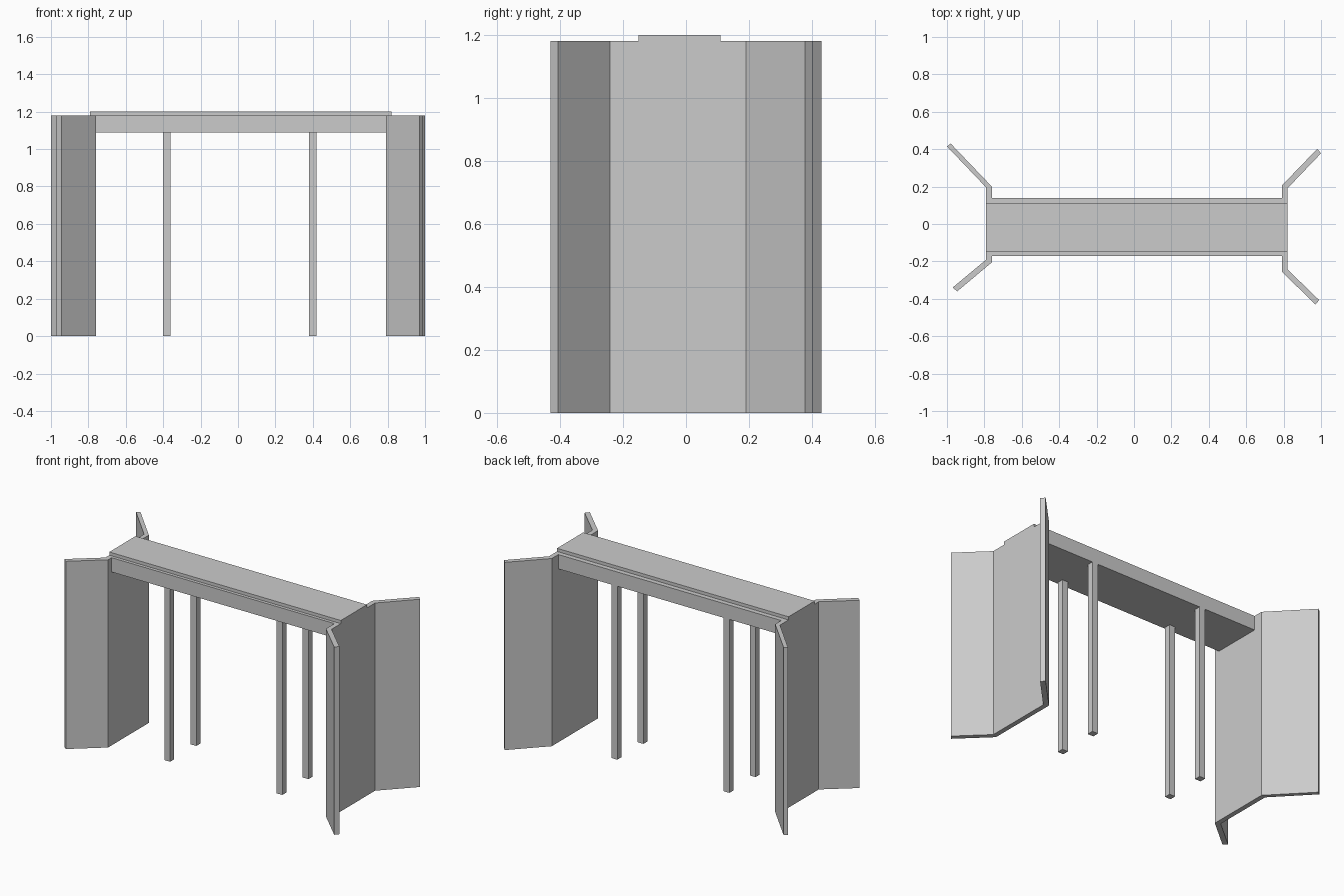
import bpy
import bmesh

if "Cube" in bpy.data.objects:
    bpy.data.objects.remove(bpy.data.objects["Cube"])


def prism(name, outline, z0, z1):
    """Extrude a flat plan outline from z0 up to z1."""
    bm = bmesh.new()
    base = bm.faces.new([bm.verts.new((x, y, z0)) for x, y in outline])
    top = bmesh.ops.extrude_face_region(bm, geom=[base])["geom"]
    verts = [v for v in top if isinstance(v, bmesh.types.BMVert)]
    bmesh.ops.translate(bm, verts=verts, vec=(0, 0, z1 - z0))
    bmesh.ops.recalc_face_normals(bm, faces=bm.faces)
    mesh = bpy.data.meshes.new(name)
    bm.to_mesh(mesh)
    bm.free()
    obj = bpy.data.objects.new(name, mesh)
    bpy.context.collection.objects.link(obj)
    return obj


def box(name, x0, x1, y0, y1, z0, z1):
    return prism(name, [(x0, y0), (x1, y0), (x1, y1), (x0, y1)], z0, z1)


BEAM_BOTTOM, BEAM_TOP, DECK_TOP = 1.09, 1.18, 1.20

# End walls with splayed wings (outer side, then back along the inner side)
prism("left_abutment", [
    (-0.97, -0.34), (-0.79, -0.19), (-0.79, 0.195), (-1.0, 0.415),
    (-0.98, 0.43), (-0.76, 0.20), (-0.76, -0.205), (-0.945, -0.36)],
    0, BEAM_TOP)
prism("right_abutment", [
    (0.99, -0.407), (0.82, -0.242), (0.82, 0.19), (1.0, 0.378),
    (0.98, 0.402), (0.79, 0.205), (0.79, -0.255), (0.97, -0.43)],
    0, BEAM_TOP)

# Span between the walls and the thin road slab on top
box("deck_beam", -0.76, 0.79, -0.17, 0.14, BEAM_BOTTOM, BEAM_TOP)
box("road_slab", -0.79, 0.82, -0.15, 0.11, BEAM_TOP, DECK_TOP)

# Two pairs of square columns
for side, x in (("left", -0.38), ("right", 0.40)):
    for place, y in (("front", -0.14), ("back", 0.12)):
        box(f"{place}_{side}_column", x - 0.02, x + 0.02,
            y - 0.02, y + 0.02, 0, BEAM_BOTTOM)
